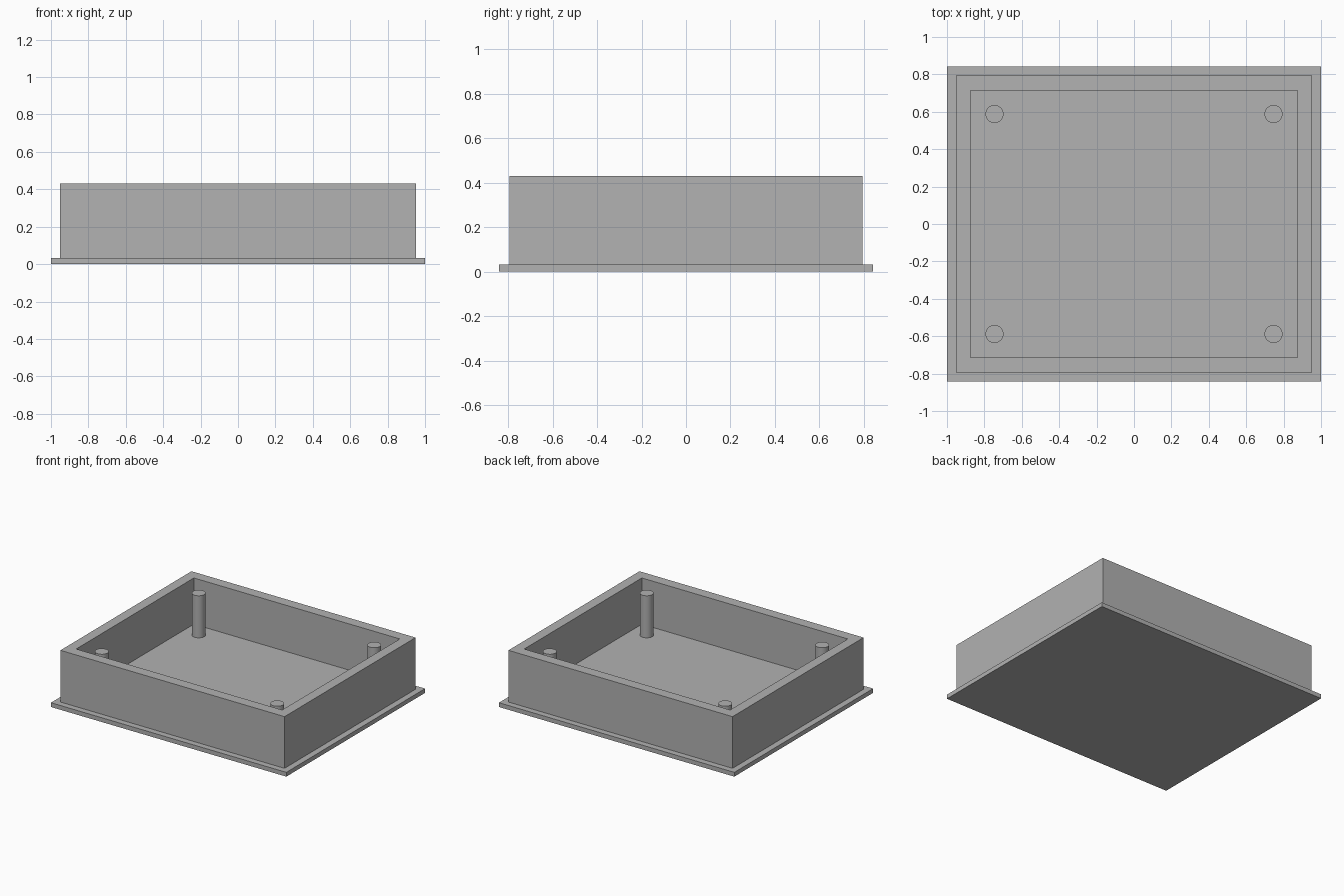
import bpy
import bmesh

cube = bpy.data.objects.get("Cube")
if cube:
    bpy.data.objects.remove(cube, do_unlink=True)

GREY = (0.445, 0.445, 0.445, 1.0)
grey = bpy.data.materials.new("plain grey")
grey.use_nodes = True
grey.diffuse_color = GREY
grey.node_tree.nodes["Principled BSDF"].inputs["Base Color"].default_value = GREY

PLATE_TOP, FLOOR, RIM, POST_TOP = 0.033, 0.075, 0.43, 0.398
PLATE, OUTER, INNER = (1.0, 0.842), (0.952, 0.795), (0.875, 0.714)
POST_X, POST_Y, POST_RADIUS = 0.746, 0.588, 0.048


def ring(bm, half, z):
    """Rectangle of four vertices at height z."""
    x, y = half
    return [bm.verts.new((sx * x, sy * y, z))
            for sx, sy in ((-1, -1), (1, -1), (1, 1), (-1, 1))]


# Tray: stacked rectangles run up the flange and walls, over the rim, down to the floor
bm = bmesh.new()
steps = [(PLATE, 0), (PLATE, PLATE_TOP), (OUTER, PLATE_TOP),
         (OUTER, RIM), (INNER, RIM), (INNER, FLOOR)]
rings = [ring(bm, half, z) for half, z in steps]
for low, high in zip(rings, rings[1:]):
    for i in range(4):
        j = (i + 1) % 4
        bm.faces.new((low[i], low[j], high[j], high[i]))
bm.faces.new(rings[0][::-1])
bm.faces.new(rings[-1])
bmesh.ops.recalc_face_normals(bm, faces=bm.faces)
mesh = bpy.data.meshes.new("flanged_tray")
bm.to_mesh(mesh)
bm.free()
mesh.materials.append(grey)
tray = bpy.data.objects.new("flanged_tray", mesh)
bpy.context.collection.objects.link(tray)

# Round posts standing on the floor near each corner
for x_name, sx in (("right", -1), ("left", 1)):
    for y_name, sy in (("front", -1), ("back", 1)):
        bpy.ops.mesh.primitive_cylinder_add(
            vertices=48, radius=POST_RADIUS, depth=POST_TOP - FLOOR,
            location=(sx * POST_X, sy * POST_Y, (POST_TOP + FLOOR) / 2))
        post = bpy.context.object
        post.name = f"{y_name}_{x_name}_post"
        post.data.materials.append(grey)
        bpy.ops.object.shade_smooth_by_angle()
